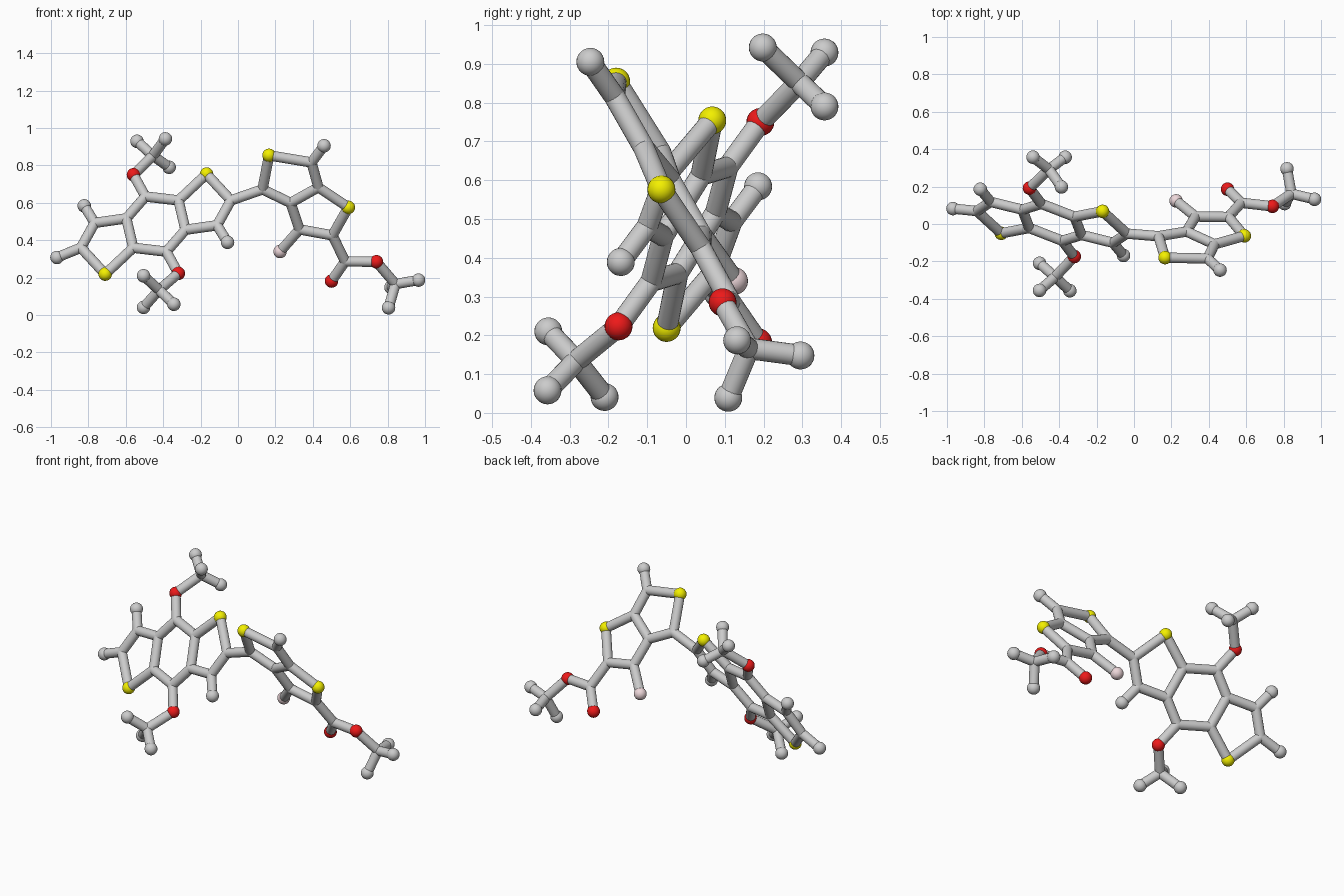
import bpy
from mathutils import Vector

if "Cube" in bpy.data.objects:
    bpy.data.objects.remove(bpy.data.objects["Cube"])

BALL, TUBE = 0.036, 0.0275


def material(name, rgb):
    m = bpy.data.materials.new(name)
    m.diffuse_color = (*rgb, 1)
    m.use_nodes = True
    m.node_tree.nodes["Principled BSDF"].inputs["Base Color"].default_value = m.diffuse_color
    return m


COLOURS = {
    "sulfur": material("yellow", (0.9, 0.87, 0.0)),
    "oxygen": material("red", (0.85, 0.01, 0.01)),
    "fluorine": material("pale_pink", (0.85, 0.68, 0.70)),
}
atoms = {}


def finish(name, kind=None):
    ob = bpy.context.object
    ob.name = name
    bpy.ops.object.shade_smooth_by_angle()
    if kind in COLOURS:
        ob.data.materials.append(COLOURS[kind])


def atom(key, kind, p):
    """Ball for an atom; carbons are just tube-sized joints."""
    atoms[key] = Vector(p)
    bpy.ops.mesh.primitive_uv_sphere_add(
        segments=24, ring_count=14, location=p,
        radius=TUBE if kind == "carbon" else BALL)
    finish(kind + "_ball", kind)


def bond(a, b):
    p, q = atoms[a], atoms[b]
    d = q - p
    bpy.ops.mesh.primitive_cylinder_add(
        vertices=20, radius=TUBE, depth=d.length, location=(p + q) / 2,
        rotation=d.to_track_quat('Z', 'Y').to_euler())
    finish("bond_tube")


def left_plane(x, z):
    return (x, -0.399 - 0.323 * x + 0.547 * z, z)


def right_plane(x, z):
    return (x, 0.357 - 0.122 * x - 0.605 * z, z)


# Left flat system: three fused rings, second half is the first turned 180 degrees
half = {
    "r1": ("carbon", -0.495, 0.634), "r2": ("carbon", -0.318, 0.613),
    "r3": ("carbon", -0.281, 0.456), "s": ("sulfur", -0.168, 0.754),
    "ca": ("carbon", -0.038, 0.613), "cb": ("carbon", -0.112, 0.480),
    "h": ("hydrogen", -0.056, 0.389), "o": ("oxygen", -0.559, 0.750),
}
for key, (kind, x, z) in half.items():
    atom(key, kind, left_plane(x, z))
    atom(key + "'", kind, left_plane(-0.878 - x, 0.973 - z))
for pair in ("r1 r2", "r2 r3", "r2 s", "s ca", "ca cb", "cb r3", "cb h", "r1 o"):
    a, b = pair.split()
    bond(a, b)
    bond(a + "'", b + "'")
bond("r3", "r1'")
bond("r3'", "r1")
atom("end_h", "hydrogen", left_plane(-0.968, 0.308))
bond("ca'", "end_h")

# Right flat system: two fused rings with side group
right = {
    "link": ("carbon", 0.131, 0.672), "s3": ("sulfur", 0.166, 0.854),
    "c5": ("carbon", 0.393, 0.816), "h5": ("hydrogen", 0.460, 0.905),
    "c6": ("carbon", 0.430, 0.683), "c7": ("carbon", 0.281, 0.600),
    "s4": ("sulfur", 0.590, 0.576), "c8": ("carbon", 0.505, 0.426),
    "c9": ("carbon", 0.329, 0.458), "f": ("fluorine", 0.225, 0.340),
    "c10": ("carbon", 0.573, 0.287), "o3": ("oxygen", 0.500, 0.182),
    "o4": ("oxygen", 0.740, 0.285),
}
for key, (kind, x, z) in right.items():
    atom(key, kind, right_plane(x, z))
for pair in ("ca link", "link s3", "s3 c5", "c5 h5", "c5 c6", "c6 c7", "c7 link",
             "c6 s4", "s4 c8", "c8 c9", "c9 c7", "c9 f", "c8 c10", "c10 o3", "c10 o4"):
    bond(*pair.split())

# Three-pronged end groups: host oxygen, centre, three tips
groups = [
    ("o", (-0.455, 0.292, 0.852),
     [(-0.540, 0.357, 0.929), (-0.388, 0.198, 0.942), (-0.368, 0.357, 0.790)]),
    ("o'", (-0.422, -0.283, 0.134),
     [(-0.505, -0.210, 0.041), (-0.343, -0.357, 0.058), (-0.505, -0.355, 0.210)]),
    ("o4", (0.842, 0.162, 0.166),
     [(0.965, 0.132, 0.187), (0.805, 0.109, 0.039), (0.818, 0.295, 0.148)]),
]
for host, centre, tips in groups:
    c = host + "_methyl"
    atom(c, "carbon", centre)
    bond(host, c)
    for i, t in enumerate(tips):
        atom(c + str(i), "hydrogen", t)
        bond(c, c + str(i))
